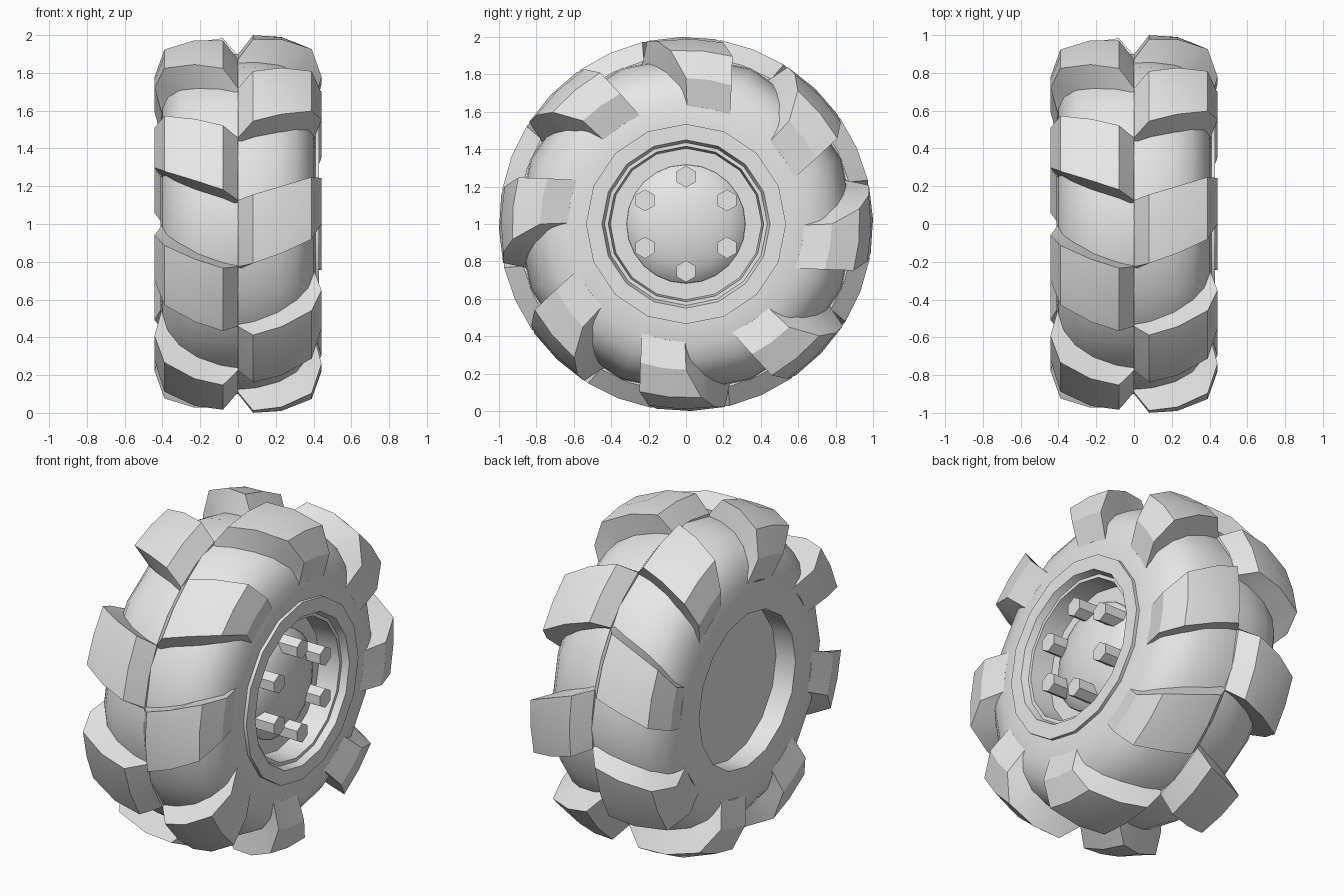
import bpy, bmesh
from math import radians, sin, cos, pi

cube = bpy.data.objects.get("Cube")
if cube:
    bpy.data.objects.remove(cube, do_unlink=True)

grey = bpy.data.materials.new("plain_grey")
grey.use_nodes = True
grey.diffuse_color = (0.8, 0.8, 0.8, 1)
grey.node_tree.nodes["Principled BSDF"].inputs["Base Color"].default_value = (0.8, 0.8, 0.8, 1)

HUB_Z = 1.0


def finish(name, bm, smooth=True):
    """Turn a bmesh into a named grey object."""
    bmesh.ops.remove_doubles(bm, verts=bm.verts, dist=1e-5)
    bmesh.ops.recalc_face_normals(bm, faces=bm.faces)
    mesh = bpy.data.meshes.new(name)
    bm.to_mesh(mesh)
    bm.free()
    mesh.materials.append(grey)
    obj = bpy.data.objects.new(name, mesh)
    bpy.context.collection.objects.link(obj)
    if smooth:
        bpy.ops.object.select_all(action='DESELECT')
        obj.select_set(True)
        bpy.context.view_layer.objects.active = obj
        bpy.ops.object.shade_smooth_by_angle(angle=radians(30))
    return obj


def polar(x, r, a, y0=0.0, z0=HUB_Z):
    """Point at angle a, measured upward from the front, about the x axis."""
    return (x, y0 - r * cos(a), z0 + r * sin(a))


def lathe(bm, profile, sides, y0=0.0, z0=HUB_Z):
    """Spin an (x, radius) profile around an axis along x."""
    rings = [[bm.verts.new(polar(x, r, pi / 2 + 2 * pi * i / sides, y0, z0))
              for i in range(sides)] for x, r in profile]
    for a, b in zip(rings, rings[1:]):
        for i in range(sides):
            j = (i + 1) % sides
            bm.faces.new((a[i], a[j], b[j], b[i]))


# Tyre carcass with a shallow dish closing the back
half = [(0.41, 0.54), (0.40, 0.66), (0.37, 0.75), (0.31, 0.825), (0.22, 0.87), (0.10, 0.895)]
back = [(-x, r) for x, r in half]
bm = bmesh.new()
lathe(bm, [(-0.28, 0), (-0.28, 0.46), (-0.41, 0.46)] + back + [(0, 0.9)]
      + half[::-1] + [(0.41, 0.48)], 16)
finish("tyre_body", bm)

# One tread lug: top x, top radius, lower angle, upper angle, foot x, foot radius
LUG = [
    (0.00, 0.90, -14.5, 8.0, 0.00, 0.85),
    (0.08, 1.00, -12.0, 9.0, 0.08, 0.85),
    (0.23, 0.99, -9.0, 11.7, 0.20, 0.83),
    (0.39, 0.93, -5.0, 15.5, 0.30, 0.77),
    (0.442, 0.78, 0.0, 18.2, 0.36, 0.69),
    (0.402, 0.63, 0.5, 22.0, 0.37, 0.62),
]


def add_lug(bm, side, turn):
    rows = []
    for x, r, lo, hi, fx, fr in LUG:
        lo, hi = radians(lo + turn), radians(hi + turn)
        draft = radians(2)
        pts = [(fx, fr, lo - draft), (x, r, lo), (x, r, (lo + hi) / 2), (x, r, hi), (fx, fr, hi)]
        rows.append([bm.verts.new(polar(side * px, pr, a)) for px, pr, a in pts])
    for a, b in zip(rows, rows[1:]):
        for i in range(4):
            bm.faces.new((a[i], a[i + 1], b[i + 1], b[i]))
        bm.faces.new((a[4], a[0], b[0], b[4]))
    bm.faces.new(rows[0])
    bm.faces.new(rows[-1])


# Eight lugs per side, the two sides staggered by half a step
for name, side, offset in (("left_tread_lugs", 1, 0), ("right_tread_lugs", -1, 22.5)):
    bm = bmesh.new()
    for k in range(8):
        add_lug(bm, side, offset + 45 * k)
    finish(name, bm)

# Rim ring and tapered cup
bm = bmesh.new()
lathe(bm, [(0.40, 0.535), (0.43, 0.535), (0.43, 0.45), (0.39, 0.435),
           (0.39, 0.415), (0.26, 0.405), (0.26, 0.30)], 16)
finish("wheel_rim", bm)

# Domed hub
bm = bmesh.new()
lathe(bm, [(0.25, 0.32)] + [(0.26 + 0.11 * cos(t) ** 1.2, 0.32 * sin(t))
                            for t in (radians(d) for d in (80, 64, 48, 32, 16, 0))], 24)
finish("wheel_hub", bm)

# Six hexagonal wheel bolts
for k in range(6):
    a = pi / 2 + k * pi / 3
    bm = bmesh.new()
    lathe(bm, [(0.26, 0), (0.26, 0.058), (0.43, 0.058), (0.43, 0)], 6,
          -0.253 * cos(a), HUB_Z + 0.253 * sin(a))
    finish(f"wheel_bolt_{k + 1}", bm, smooth=False)
